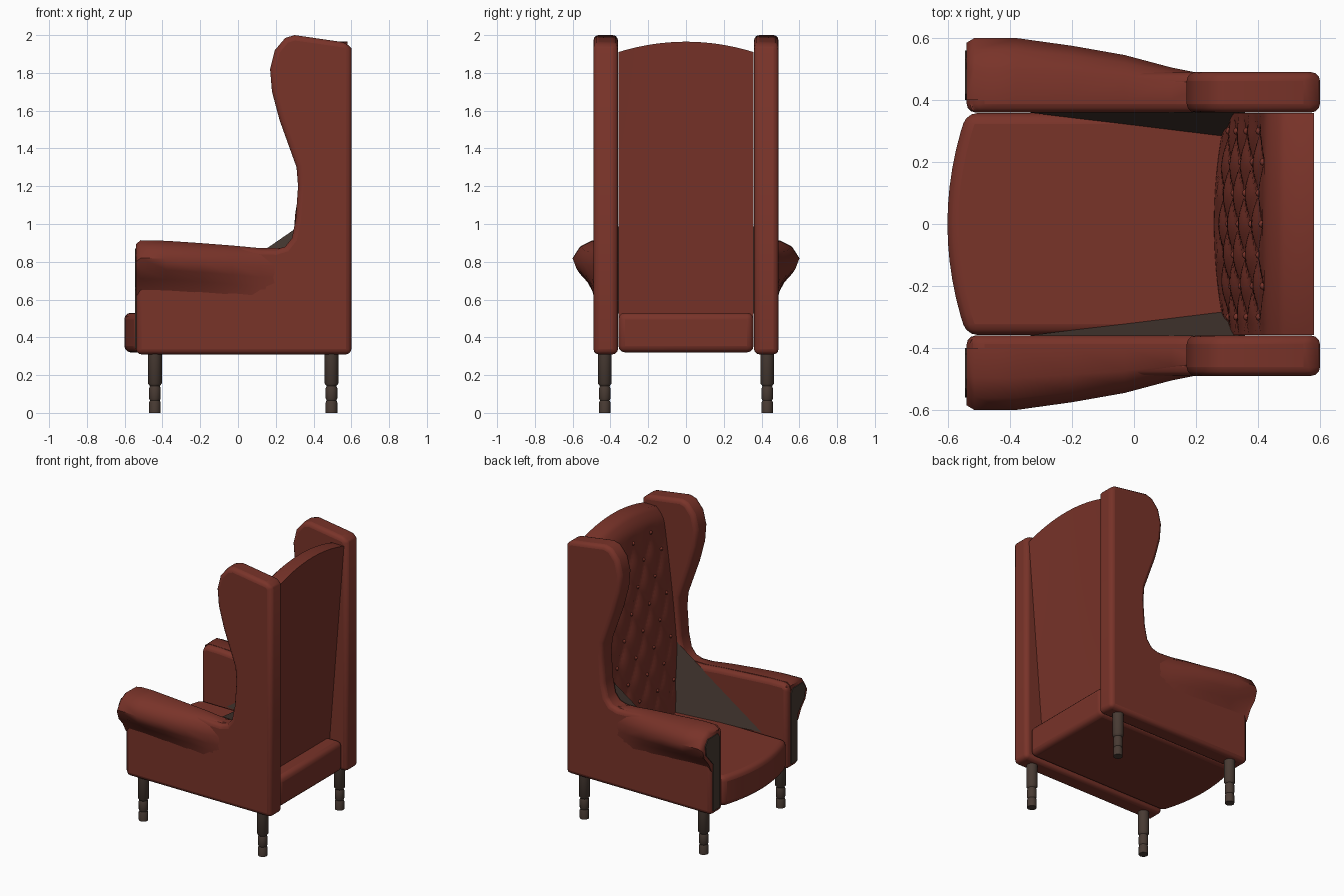
import bpy, bmesh, math
from mathutils import Vector

cube = bpy.data.objects.get("Cube")
if cube:
    bpy.data.objects.remove(cube)


def material(name, rgb):
    m = bpy.data.materials.new(name)
    m.use_nodes = True
    m.diffuse_color = (*rgb, 1)
    m.node_tree.nodes["Principled BSDF"].inputs["Base Color"].default_value = (*rgb, 1)
    return m


LEATHER = material("oxblood leather", (0.19, 0.033, 0.022))
WOOD = material("dark wood", (0.065, 0.043, 0.033))


def finish(bm, name, mat, bevel=0, segments=3, angle=40):
    bmesh.ops.recalc_face_normals(bm, faces=bm.faces[:])
    mesh = bpy.data.meshes.new(name)
    bm.to_mesh(mesh)
    bm.free()
    mesh.materials.append(mat)
    ob = bpy.data.objects.new(name, mesh)
    bpy.context.collection.objects.link(ob)
    if bevel:
        mod = ob.modifiers.new("soft edges", "BEVEL")
        mod.width, mod.segments = bevel, segments
        mod.limit_method, mod.angle_limit = "ANGLE", math.radians(40)
        mod.use_clamp_overlap = False
    bpy.ops.object.select_all(action="DESELECT")
    ob.select_set(True)
    bpy.context.view_layer.objects.active = ob
    bpy.ops.object.shade_smooth_by_angle(angle=math.radians(angle))
    return ob


def prism(name, points, offset, mat, **kw):
    """Extrude a flat outline along offset."""
    bm = bmesh.new()
    face = bm.faces.new([bm.verts.new(p) for p in points])
    new = bmesh.ops.extrude_face_region(bm, geom=[face])["geom"]
    verts = [v for v in new if isinstance(v, bmesh.types.BMVert)]
    bmesh.ops.translate(bm, verts=verts, vec=offset)
    return finish(bm, name, mat, **kw)


def loft(name, sections, mat, **kw):
    """Skin closed even-count sections; ends are capped with quad strips."""
    bm = bmesh.new()
    rings = [[bm.verts.new(p) for p in s] for s in sections]
    n = len(rings[0])
    for a, b in zip(rings, rings[1:]):
        for i in range(n):
            j = (i + 1) % n
            bm.faces.new((a[i], a[j], b[j], b[i]))
    for r in (rings[0], rings[-1]):
        for i in range(n // 2 - 1):
            bm.faces.new((r[i], r[i + 1], r[n - 2 - i], r[n - 1 - i]))
    return finish(bm, name, mat, **kw)


# Wing and arm outline, x-z
SIDE = [(-.54, .31), (.60, .31), (.60, 1.93), (.575, 1.96), (.30, 2.0), (.25, 1.985),
        (.195, 1.92), (.17, 1.82), (.18, 1.70), (.22, 1.55), (.31, 1.30), (.318, 1.2),
        (.305, 1.02), (.285, .925), (.25, .88), (.20, .865), (.13, .867), (0, .88),
        (-.4, .908), (-.51, .91), (-.54, .88)]
# Arm roll: x, top height, outward bulge
ROLL = [(-.54, .89, .10), (-.515, .91, .115), (-.38, .907, .115), (-.2, .895, .09),
        (-.03, .882, .06), (.12, .868, .02), (.24, .868, -.005)]
# Front facing outline, y-z
FACING = [(.40, .34), (.47, .34), (.47, .67), (.55, .76), (.56, .83), (.53, .87),
          (.42, .87), (.40, .84)]
# Leg profile, radius-height
LEG = [(.031, 0), (.031, .055), (.026, .066), (.031, .077), (.031, .13), (.026, .142),
       (.037, .156), (.037, .33)]


def roll_section(x, top, b):
    return [(.40, top + .002), (.45 + .4 * b, top + .004), (.475 + .75 * b, top - .03),
            (.485 + b, top - .09), (.485 + .8 * b, top - .15), (.485 + .35 * b, top - .2),
            (.483, top - .27), (.42, top - .27)]


def turned_leg(name, x, y):
    bm = bmesh.new()
    rings = [[bm.verts.new((x + r * math.cos(a * math.tau / 14),
                            y + r * math.sin(a * math.tau / 14), z))
              for a in range(14)] for r, z in LEG]
    for a, b in zip(rings, rings[1:]):
        for i in range(14):
            bm.faces.new((a[i], a[i - 1], b[i - 1], b[i]))
    bm.faces.new(rings[0])
    bm.faces.new(rings[-1])
    finish(bm, name, WOOD)


for side, s in (("left", 1), ("right", -1)):
    # Wing panel, arm roll and front facing
    prism(side + "_wing_panel", [(x, s * .36, z) for x, z in SIDE], (0, s * .13, 0),
          LEATHER, bevel=.028)
    loft(side + "_arm_roll",
         [[(x, s * y, z) for y, z in roll_section(x, t, b)] for x, t, b in ROLL],
         LEATHER, angle=50)
    prism(side + "_arm_facing", [(-.546, s * y, z) for y, z in FACING], (.009, 0, 0), WOOD)

    # Wedge filling the corner between seat, back and arm
    bm = bmesh.new()
    v = [bm.verts.new((x, s * y, z)) for x, y, z in
         ((-.35, .361, .525), (.34, .361, 1.0), (.31, .28, .525), (.36, .361, .525))]
    for tri in ((0, 1, 2), (0, 1, 3), (0, 2, 3), (1, 2, 3)):
        bm.faces.new([v[i] for i in tri])
    finish(bm, side + "_corner_wedge", WOOD)

    for end, x in (("front", -.44), ("back", .495)):
        turned_leg(f"{side}_{end}_leg", x, s * .43)

# Seat cushion with bowed front
W = .358
ys = [W * (i / 6 - 1) for i in range(13)]
outline = [(-.54 - .062 * (1 - (y / W) ** 2), y, .32) for y in ys]
prism("seat_cushion", outline + [(.575, W, .32), (.575, -W, .32)], (0, 0, .21),
      LEATHER, bevel=.035)

# Tufted back with arched top
BASE, STEP_Y, STEP_Z = .45, .2, .3


def back_top(y):
    return 1.965 - .055 * (y / W) ** 2


def back_front(y, z):
    v = (z - BASE) / (back_top(y) - BASE)
    x = .295 + .14 * v ** 1.6 - .04 * (1 - (y / W) ** 2) * (1 - v)
    x += .05 * max(0, (v - .93) / .07) ** 2
    # diamond pillows fade out toward the border
    p, q = y / STEP_Y + z / STEP_Z, y / STEP_Y - z / STEP_Z
    pillow = math.sqrt(abs(math.sin(math.pi * p) * math.sin(math.pi * q)))
    fade = max(0, min(1, (W - abs(y)) * 10, (1.85 - z) * 7, (z - .55) * 7))
    return x + .02 * fade * (1 - pillow)


COLS, ROWS = 40, 64
cols = [W * (2 * i / COLS - 1) for i in range(COLS + 1)]
sections = []
for r in range(ROWS + 1):
    v = r / ROWS
    pts = [(y, BASE + v * (back_top(y) - BASE)) for y in cols]
    front = [(back_front(y, z), y, z) for y, z in pts]
    rear = [(.463 + .117 * v, y, z) for y, z in reversed(pts)]
    sections.append(front + rear)
loft("tufted_back", sections, LEATHER, angle=45)

# Buttons at the diamond corners
bm = bmesh.new()
for p in range(-2, 14):
    for q in range(-14, 4):
        y, z = (p + q) * STEP_Y / 2, (p - q) * STEP_Z / 2
        if abs(y) < .32 and .65 < z < 1.8:
            new = bmesh.ops.create_uvsphere(bm, u_segments=8, v_segments=6, radius=.013)
            bmesh.ops.translate(bm, verts=new["verts"], vec=Vector((back_front(y, z), y, z)))
finish(bm, "back_buttons", LEATHER)
